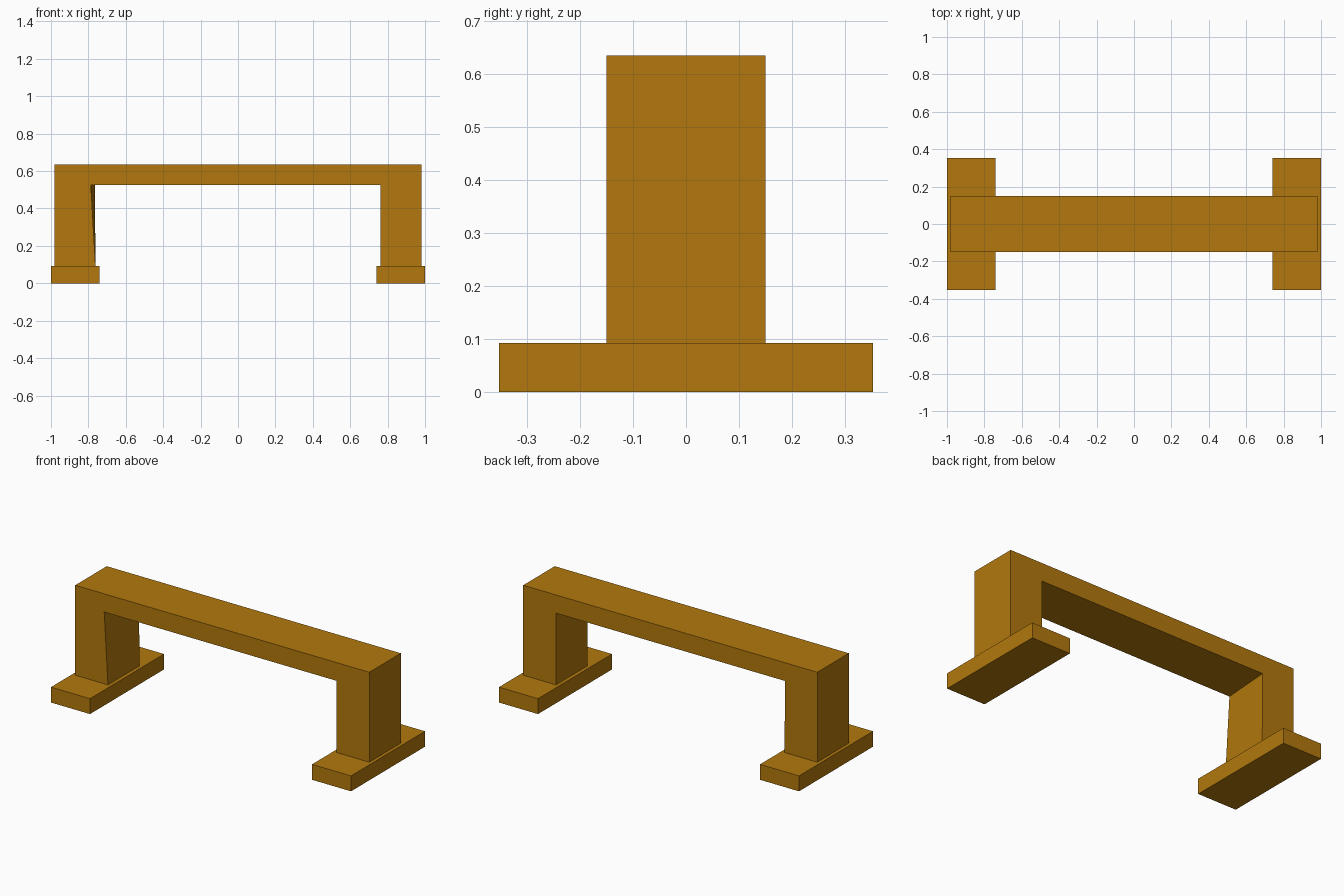
import bpy
import bmesh

if "Cube" in bpy.data.objects:
    bpy.data.objects.remove(bpy.data.objects["Cube"])

# One flat wood colour
wood = bpy.data.materials.new("golden wood")
wood.diffuse_color = (0.45, 0.19, 0.004, 1)
wood.use_nodes = True
wood.node_tree.nodes["Principled BSDF"].inputs["Base Color"].default_value = wood.diffuse_color


def finish(name, bm):
    bmesh.ops.recalc_face_normals(bm, faces=bm.faces)
    mesh = bpy.data.meshes.new(name)
    bm.to_mesh(mesh)
    bm.free()
    mesh.materials.append(wood)
    obj = bpy.data.objects.new(name, mesh)
    bpy.context.collection.objects.link(obj)
    return obj


# Bridge: an upside-down U profile extruded through the depth
TOP, UNDER, BASE = 0.635, 0.525, 0.093
OUT, INN, HALF = 0.98, 0.762, 0.15


def profile(y, left_corner):
    return [(-OUT, y, BASE), (-OUT, y, TOP), (OUT, y, TOP), (OUT, y, BASE),
            (INN, y, BASE), (INN, y, UNDER), (left_corner, y, UNDER), (-INN, y, BASE)]


bm = bmesh.new()
# the front inner corner of the left leg is slightly pulled outwards
front = [bm.verts.new(p) for p in profile(-HALF, -0.787)]
back = [bm.verts.new(p) for p in profile(HALF, -0.765)]
bm.faces.new(front)
bm.faces.new(back[::-1])
for i in range(len(front)):
    j = (i + 1) % len(front)
    bm.faces.new((front[i], back[i], back[j], front[j]))
finish("bridge_beam_and_legs", bm)

# Feet: flat blocks under each leg
for side, name in ((-1, "left_foot"), (1, "right_foot")):
    bm = bmesh.new()
    bmesh.ops.create_cube(bm, size=1)
    for v in bm.verts:
        v.co.x = v.co.x * 0.26 + side * 0.87
        v.co.y *= 0.704
        v.co.z = (v.co.z + 0.5) * BASE
    finish(name, bm)
